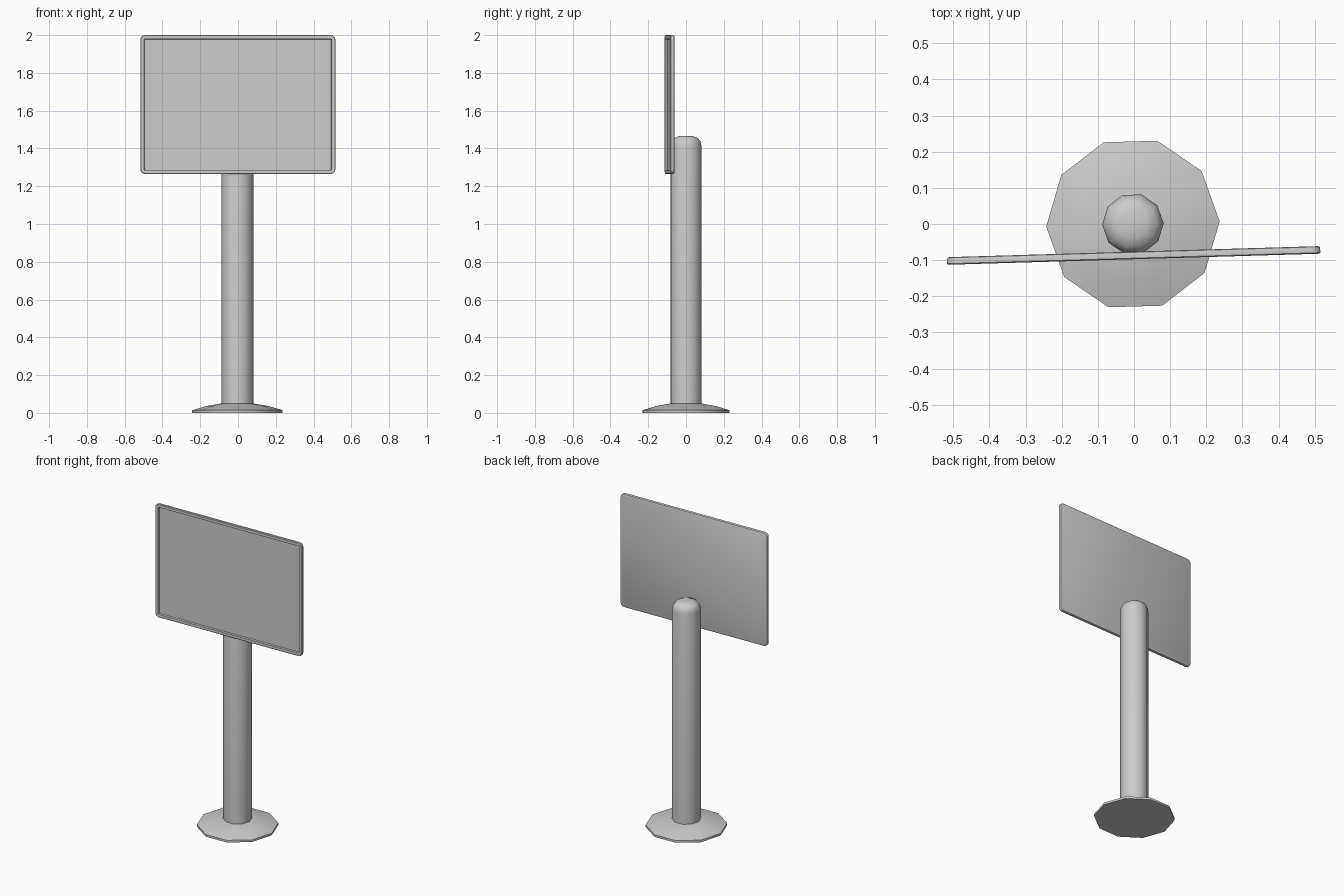
import bpy, bmesh, math
from mathutils import Matrix

if "Cube" in bpy.data.objects:
    bpy.data.objects.remove(bpy.data.objects["Cube"])

YAW = math.radians(1.7)   # whole sign is turned very slightly
CX = -0.003


def finish(bm, name, angle):
    bmesh.ops.remove_doubles(bm, verts=bm.verts, dist=1e-5)
    bmesh.ops.recalc_face_normals(bm, faces=bm.faces)
    me = bpy.data.meshes.new(name)
    bm.to_mesh(me)
    bm.free()
    ob = bpy.data.objects.new(name, me)
    bpy.context.collection.objects.link(ob)
    bpy.ops.object.select_all(action='DESELECT')
    ob.select_set(True)
    bpy.context.view_layer.objects.active = ob
    bpy.ops.object.shade_smooth_by_angle(angle=math.radians(angle))
    return ob


def skin(bm, rings):
    """Bridge successive closed rings and cap both ends."""
    vs = [[bm.verts.new(p) for p in r] for r in rings]
    n = len(vs[0])
    for a, b in zip(vs, vs[1:]):
        for i in range(n):
            j = (i + 1) % n
            bm.faces.new((a[i], a[j], b[j], b[i]))
    bm.faces.new(vs[0])
    bm.faces.new(vs[-1])


def turned(name, profile, sides=10):
    """Solid of revolution from (radius, z) pairs."""
    bm = bmesh.new()
    skin(bm, [[(CX + r * math.cos(YAW + math.tau * i / sides),
                r * math.sin(YAW + math.tau * i / sides), z)
               for i in range(sides)] for r, z in profile])
    return finish(bm, name, 40)


def rounded_rect(w, h, rad, y, seg=3):
    pts = []
    for k, (sx, sz) in enumerate(((1, 1), (-1, 1), (-1, -1), (1, -1))):
        for s in range(seg + 1):
            a = math.pi / 2 * (k + s / seg)
            pts.append((sx * (w / 2 - rad) + rad * math.cos(a), y,
                        sz * (h / 2 - rad) + rad * math.sin(a)))
    return pts


# Flared foot and round-topped post
turned("base", [(0.24, 0), (0.24, 0.014), (0.165, 0.036), (0.085, 0.05)])
turned("post", [(0.085, 0.04), (0.085, 1.415), (0.08, 1.437),
                (0.066, 1.455), (0.04, 1.465), (0.012, 1.467)])

# Display panel: softened back edge, raised front rim, recessed screen
W, H, T = 1.033, 0.735, 0.021
layers = [(0.006, T / 2), (0.0015, T / 2 - 0.002), (0, T / 2 - 0.006),
          (0, -T / 2 + 0.003), (0.003, -T / 2),
          (0.02, -T / 2), (0.022, -T / 2 + 0.012)]
bm = bmesh.new()
skin(bm, [rounded_rect(W - 2 * d, H - 2 * d, max(0.024 - d, 0.003), y)
          for d, y in layers])
bm.transform(Matrix.Translation((-0.001, -0.087, 1.6325)) @ Matrix.Rotation(YAW, 4, 'Z'))
finish(bm, "display_panel", 40)
